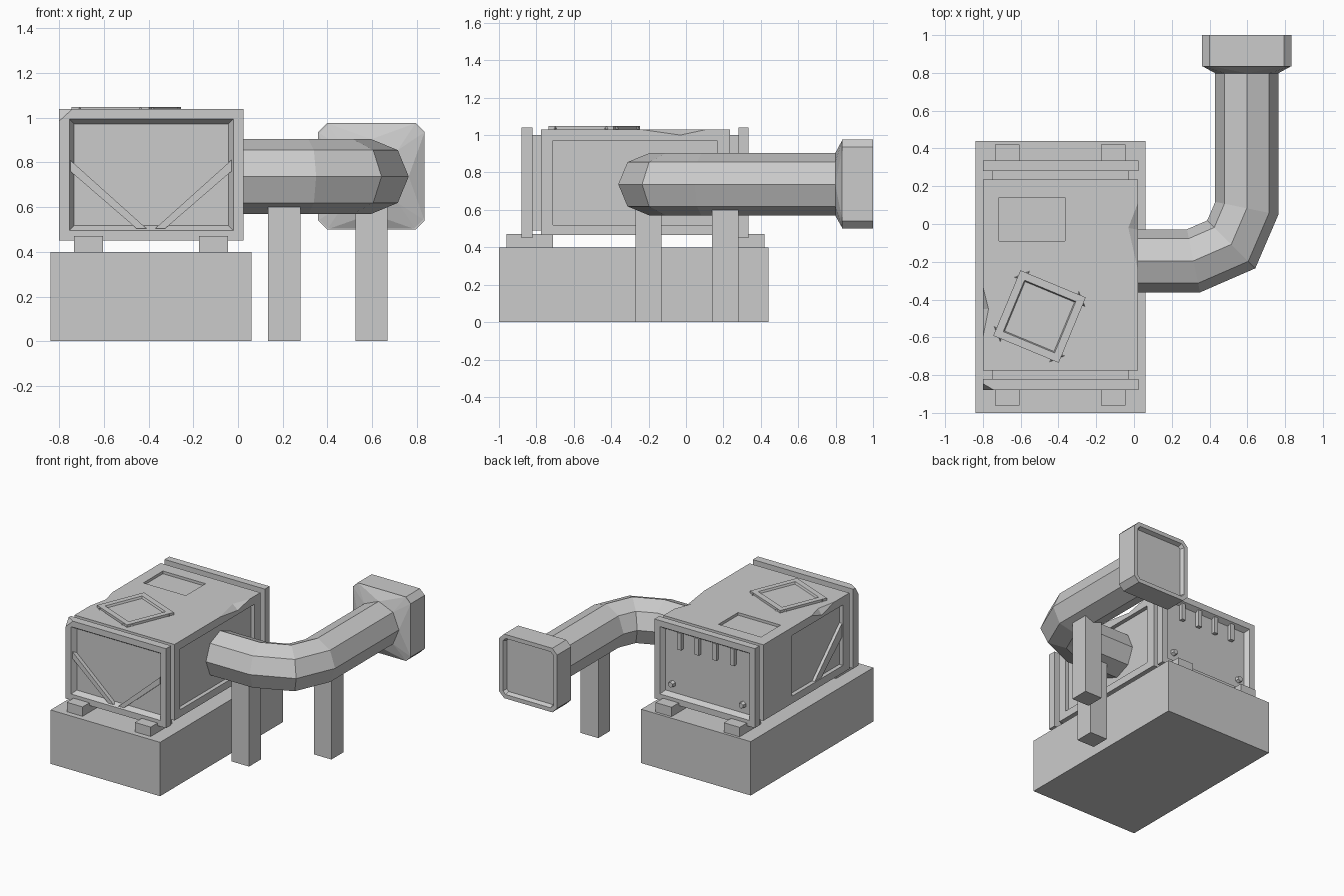
import bpy, bmesh, math
from mathutils import Vector

if "Cube" in bpy.data.objects:
    bpy.data.objects.remove(bpy.data.objects["Cube"])


def finish(name, bm):
    bmesh.ops.recalc_face_normals(bm, faces=bm.faces)
    me = bpy.data.meshes.new(name)
    bm.to_mesh(me)
    bm.free()
    ob = bpy.data.objects.new(name, me)
    bpy.context.collection.objects.link(ob)
    return ob


def box_bm(x, y, z):
    bm = bmesh.new()
    bmesh.ops.create_cube(bm, size=1)
    for v in bm.verts:
        v.co = [(a + b) / 2 + c * (b - a) for (a, b), c in zip((x, y, z), v.co)]
    return bm


def box(name, x, y, z):
    return finish(name, box_bm(x, y, z))


def hull(name, pts):
    bm = bmesh.new()
    for p in pts:
        bm.verts.new(p)
    bmesh.ops.convex_hull(bm, input=bm.verts)
    return finish(name, bm)


def prism(name, pts, offset):
    bm = bmesh.new()
    f = bm.faces.new([bm.verts.new(p) for p in pts])
    ext = bmesh.ops.extrude_face_region(bm, geom=[f])
    bmesh.ops.translate(bm, vec=offset, verts=[g for g in ext['geom'] if isinstance(g, bmesh.types.BMVert)])
    bm.faces.ensure_lookup_table()
    if not any(abs(g.normal.dot(Vector(offset).normalized()) ) > .99 and (g.calc_center_median() - sum((Vector(p) for p in pts), Vector()) / len(pts)).length < .02 * 0.1 for g in bm.faces):
        bm.faces.new([v for v in bm.verts][:len(pts)])
    return finish(name, bm)


def sink(bm, direction, *steps):
    # inset the face pointing in a direction, once per (thickness, depth)
    bmesh.ops.recalc_face_normals(bm, faces=bm.faces)
    f = max(bm.faces, key=lambda g: g.normal.dot(Vector(direction)))
    for t, d in steps:
        bmesh.ops.inset_region(bm, faces=[f], thickness=t, depth=0, use_even_offset=True)
        bmesh.ops.translate(bm, vec=Vector(direction) * d, verts=f.verts)


def cut(ob, cutters):
    for c in cutters:
        m = ob.modifiers.new("cut", 'BOOLEAN')
        m.operation, m.object, m.solver = 'DIFFERENCE', c, 'EXACT'
    dg = bpy.context.evaluated_depsgraph_get()
    me = bpy.data.meshes.new_from_object(ob.evaluated_get(dg))
    ob.modifiers.clear()
    ob.data = me
    for c in cutters:
        bpy.data.objects.remove(c)


# Plinth and four feet
box("plinth", (-.84, .06), (-1, .44), (0, .4))
for x in (-.735, -.175):
    for y in (-.96, .17):
        box("foot", (x, x + .13), (y, y + .25), (.4, .47))

# Main housing with recessed panels and dented edges
body = box("housing", (-.8, .02), (-.775, .235), (.465, 1.03))
cut(body, [
    box("c_right", (-.01, .1), (-.71, .165), (.52, .97)),
    box("c_left", (-.9, -.77), (-.7, -.1), (.52, .97)),
    box("c_top", (-.715, -.365), (-.09, .14), (1.01, 1.1)),
    hull("c_dent_l", [(-.8, -.33, 1.03), (-.8, -.6, 1.03), (-.77, -.45, 1.03), (-.8, -.45, .99), (-.86, -.45, 1.1)]),
    hull("c_dent_r", [(.02, .11, 1.03), (.02, -.24, 1.03), (-.03, -.02, 1.03), (.02, -.03, 1.0), (.08, -.03, 1.1)]),
])
prism("left_brace", [(-.77, -.38, .52), (-.77, -.46, .52), (-.77, -.7, .73), (-.77, -.7, .83)], (-.022, 0, 0))

# Octagonal hatch ring on top
bm = bmesh.new()
bmesh.ops.create_cone(bm, cap_ends=True, segments=8, radius1=.265, radius2=.265, depth=.04)
for v in bm.verts:
    a = math.atan2(v.co.y, v.co.x)
    k = (round(a / (math.pi / 4) - .5) + .5) * math.pi / 4
    v.co = (-.5 + .265 * math.cos(k), -.49 + .265 * math.sin(k), 1.028 + v.co.z)
sink(bm, (0, 0, 1), (.04, 0), (.006, -.015))
finish("top_hatch", bm)

# End necks and framed end plates
for name, s, neck, plate in (("front", -1, (-.83, -.765), (-.88, -.82)), ("back", 1, (.225, .29), (.28, .335))):
    box(name + "_neck", (-.75, -.03), neck, (.49, 1.0))
    bm = box_bm((-.8, .025), plate, (.45, 1.04))
    sink(bm, (0, s, 0), (.045, 0), (.022, -.035))
    ob = finish(name + "_plate", bm)
    if s < 0:
        cut(ob, [hull("c_chip", [(-.8, -.88, .985), (-.74, -.88, 1.04), (-.8, -.845, 1.04), (-.86, -.94, 1.1)])])

# V braces on the front plate
for m in (1, -1):
    prism("front_brace", [(-.39 + m * dx, -.844, z) for dx, z in ((-.36, .81), (-.36, .76), (-.065, .505), (-.02, .505))], (0, -.03, 0))

# Hanging ribs and bolts on the back plate
for i in range(4):
    x = -.39 + (i - 1.5) * .145
    box("back_rib", (x - .016, x + .016), (.295, .328), (.86, .985))
for x in (-.68, -.1):
    bm = bmesh.new()
    bmesh.ops.create_cone(bm, cap_ends=True, segments=6, radius1=.026, radius2=.02, depth=.03)
    for v in bm.verts:
        v.co = (x + v.co.x, .312 + v.co.z, .58 + v.co.y)
    finish("back_bolt", bm)

# Octagonal elbow pipe swept along a bent path
R, ZC = .167, .737
path = [Vector(p) for p in ((-.04, -.195), (.315, -.195), (.515, -.108), (.597, .083), (.597, .84))]
bm = bmesh.new()
rings = []
for i, p in enumerate(path):
    d0 = (p - path[max(i - 1, 0)]).normalized() if i else (path[1] - p).normalized()
    d1 = (path[i + 1] - p).normalized() if i < len(path) - 1 else d0
    t = (d0 + d1).normalized()
    side = Vector((t.y, -t.x)) / t.dot(d0)
    ring = []
    for k in range(8):
        a = k * math.pi / 4
        q = p + side * R * math.cos(a)
        ring.append(bm.verts.new((q.x, q.y, ZC + R * math.sin(a))))
    rings.append(ring)
for a, b in zip(rings, rings[1:]):
    for k in range(8):
        bm.faces.new((a[k], a[(k + 1) % 8], b[(k + 1) % 8], b[k]))
bm.faces.new(rings[0])
bm.faces.new(rings[-1])
finish("elbow_pipe", bm)


# Outlet: tapered collar, chamfered head and sunken mouth
def chamfered(y):
    h, c = .238, .04
    pts = [(h, h - c), (h - c, h), (c - h, h), (-h, h - c), (-h, c - h), (c - h, -h), (h - c, -h), (h, c - h)]
    return [(.597 + x, y, .738 + z) for x, z in pts]


octo = [(.597 + R * math.cos(k * math.pi / 4), .798, ZC + R * math.sin(k * math.pi / 4)) for k in range(8)]
hull("outlet_collar", octo + chamfered(.837))
bm = bmesh.new()
a, b = [[bm.verts.new(p) for p in chamfered(y)] for y in (.835, 1.0)]
bm.faces.new(a)
bm.faces.new(b)
for k in range(8):
    bm.faces.new((a[k], a[(k + 1) % 8], b[(k + 1) % 8], b[k]))
sink(bm, (0, 1, 0), (.03, 0), (.012, -.03))
finish("outlet_head", bm)

# Pipe supports
box("pipe_support_near", (.135, .28), (-.27, -.13), (0, .61))
box("pipe_support_far", (.525, .67), (.14, .28), (0, .61))
